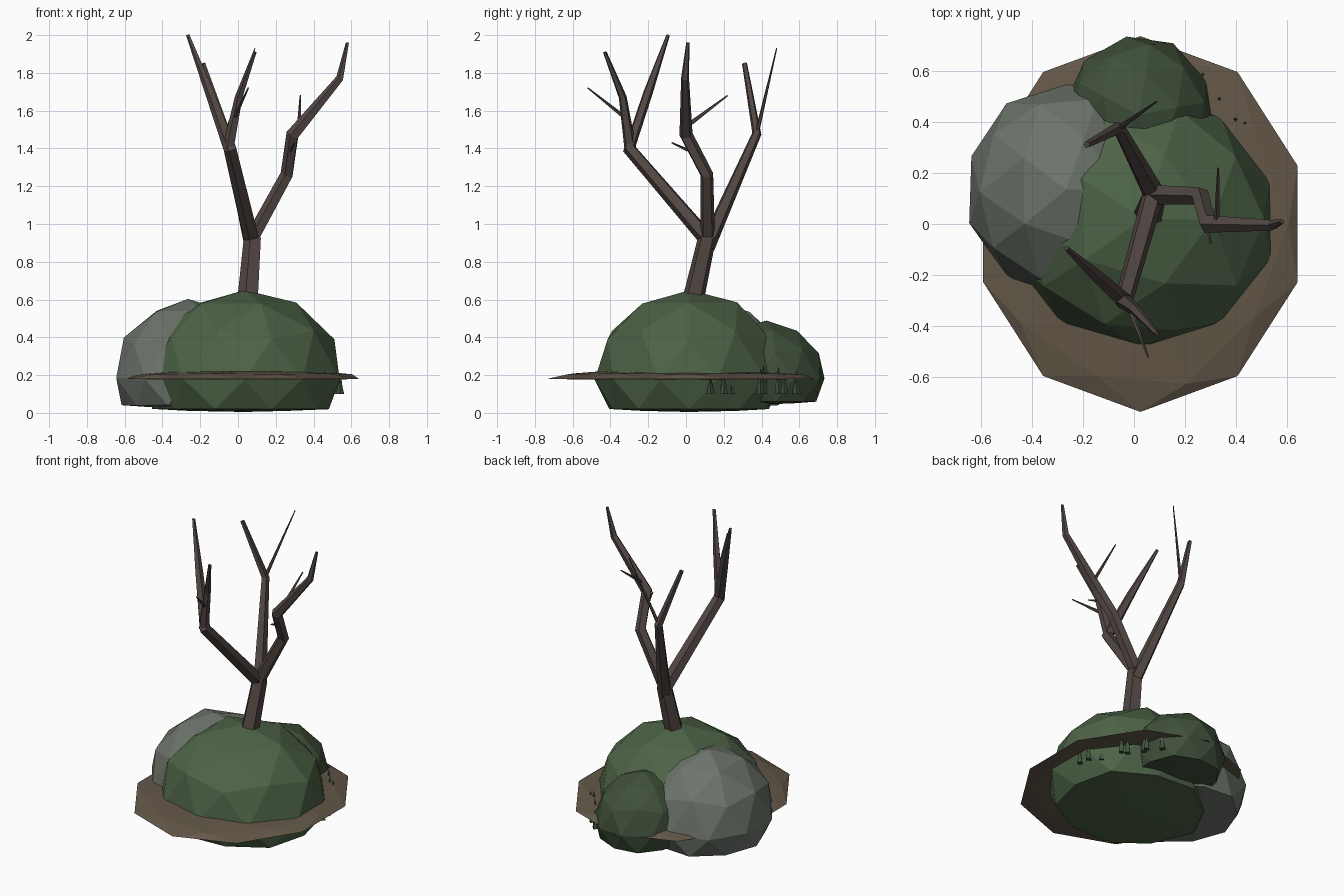
import bpy, bmesh, random
from math import radians, tau
from mathutils import Vector, Matrix

if "Cube" in bpy.data.objects:
    bpy.data.objects.remove(bpy.data.objects["Cube"])

random.seed(4)


def material(name, rgb):
    m = bpy.data.materials.new(name)
    m.diffuse_color = (*rgb, 1)
    m.use_nodes = True
    m.node_tree.nodes["Principled BSDF"].inputs["Base Color"].default_value = m.diffuse_color
    return m


def add_object(name, bm, mat):
    bmesh.ops.recalc_face_normals(bm, faces=bm.faces)
    me = bpy.data.meshes.new(name)
    bm.to_mesh(me)
    bm.free()
    me.materials.append(mat)
    ob = bpy.data.objects.new(name, me)
    bpy.context.collection.objects.link(ob)
    return ob


def mound(name, centre, size, floor, mat, jitter=0.0, turn=0):
    """Stretched icosphere whose underside is pressed flat at the floor height."""
    bm = bmesh.new()
    bmesh.ops.create_icosphere(bm, subdivisions=2, radius=1)
    spin = Matrix.Rotation(radians(turn), 3, 'Z')
    for v in bm.verts:
        q = spin @ v.co
        p = Vector(a * b for a, b in zip(q, size)) + Vector(centre)
        p += Vector(random.uniform(-jitter, jitter) for _ in range(3))
        lift = 0.02 * (q.x ** 2 + q.y ** 2) if jitter else 0
        p.z = max(p.z, floor + lift)
        v.co = p
    return add_object(name, bm, mat)


def limb(bm, path, sides=5):
    """Tapered tube through (x, y, z, radius) points."""
    pts = [Vector(p[:3]) for p in path]
    rings = []
    for i, p in enumerate(pts):
        d = (pts[min(i + 1, len(pts) - 1)] - pts[max(i - 1, 0)]).normalized()
        u = d.cross(Vector((0, 1, 0))).normalized()
        ring = []
        for k in range(sides):
            r = Matrix.Rotation(tau * k / sides, 3, d) @ u
            ring.append(bm.verts.new(p + r * path[i][3]))
        rings.append(ring)
    for a, b in zip(rings, rings[1:]):
        for k in range(sides):
            j = (k + 1) % sides
            bm.faces.new((a[k], a[j], b[j], b[k]))
    bm.faces.new(rings[0])
    bm.faces.new(rings[-1])


green = material("moss_green", (0.075, 0.125, 0.062))
dark = material("dark_moss", (0.05, 0.08, 0.042))
grey = material("stone_grey", (0.15, 0.175, 0.145))
soil = material("soil_brown", (0.125, 0.095, 0.065))
bark = material("bark", (0.085, 0.065, 0.058))
blade = material("grass_green", (0.05, 0.085, 0.045))

# Ground patch and boulders
mound("ground_patch", (0.025, 0, 0.18), (0.647, 0.735, 0.055), 0.178, soil)
mound("main_boulder", (0.03, 0.015, 0.18), (0.535, 0.5, 0.475), 0.005, green, 0.006)
mound("grey_boulder", (-0.26, 0.13, 0.18), (0.4, 0.425, 0.42), 0.025, grey, 0.005)
mound("back_boulder", (0.02, 0.425, 0.18), (0.295, 0.31, 0.305), 0.045, dark, 0.005, 10)

# Bare tree: trunk, three main branches, forks and twigs
limbs = [
    [(0.03, -0.02, 0.4, .062), (0.06, 0.05, 0.65, .058), (0.08, 0.11, 0.92, .05), (0.08, 0.12, 0.97, .035)],
    # back branch
    [(0.08, 0.11, 0.88, .045), (-0.06, 0.375, 1.48, .026), (-0.185, 0.31, 1.85, .014)],
    [(-0.06, 0.375, 1.48, .012), (0.09, 0.48, 1.93, .003)],
    # front branch
    [(0.08, 0.13, 0.9, .045), (-0.04, -0.30, 1.40, .037), (-0.15, -0.2, 1.7, .026), (-0.265, -0.095, 2.0, .01)],
    [(-0.05, -0.295, 1.4, .033), (0.005, -0.335, 1.67, .022), (0.09, -0.43, 1.91, .01)],
    [(-0.02, -0.32, 1.56, .012), (0.055, -0.52, 1.72, .004)],
    # right branch
    [(0.08, 0.115, 0.93, .04), (0.26, 0.11, 1.26, .036), (0.29, 0.0, 1.47, .037), (0.54, -0.005, 1.77, .022), (0.58, 0.01, 1.96, .009)],
    [(0.325, 0.02, 1.53, .012), (0.33, 0.22, 1.68, .004)],
    [(0.28, 0.01, 1.39, .009), (0.30, -0.075, 1.43, .004)],
]
bm = bmesh.new()
for path in limbs:
    limb(bm, path)
add_object("bare_tree", bm, bark)

# Grass blades along the back right edge
bm = bmesh.new()
for x, y, h in [(0.54, 0.13, .08), (0.53, 0.2, .1), (0.405, 0.275, .18), (0.46, 0.24, .1),
                (0.395, 0.41, .15), (0.43, 0.395, .13), (0.33, 0.49, .14),
                (0.335, 0.52, .1), (0.265, 0.585, .12)]:
    limb(bm, [(x, y, 0.1, .022), (x, y, 0.1 + h * 0.5, .013), (x + .006, y, 0.1 + h, .002)], 4)
add_object("grass_blades", bm, blade)
